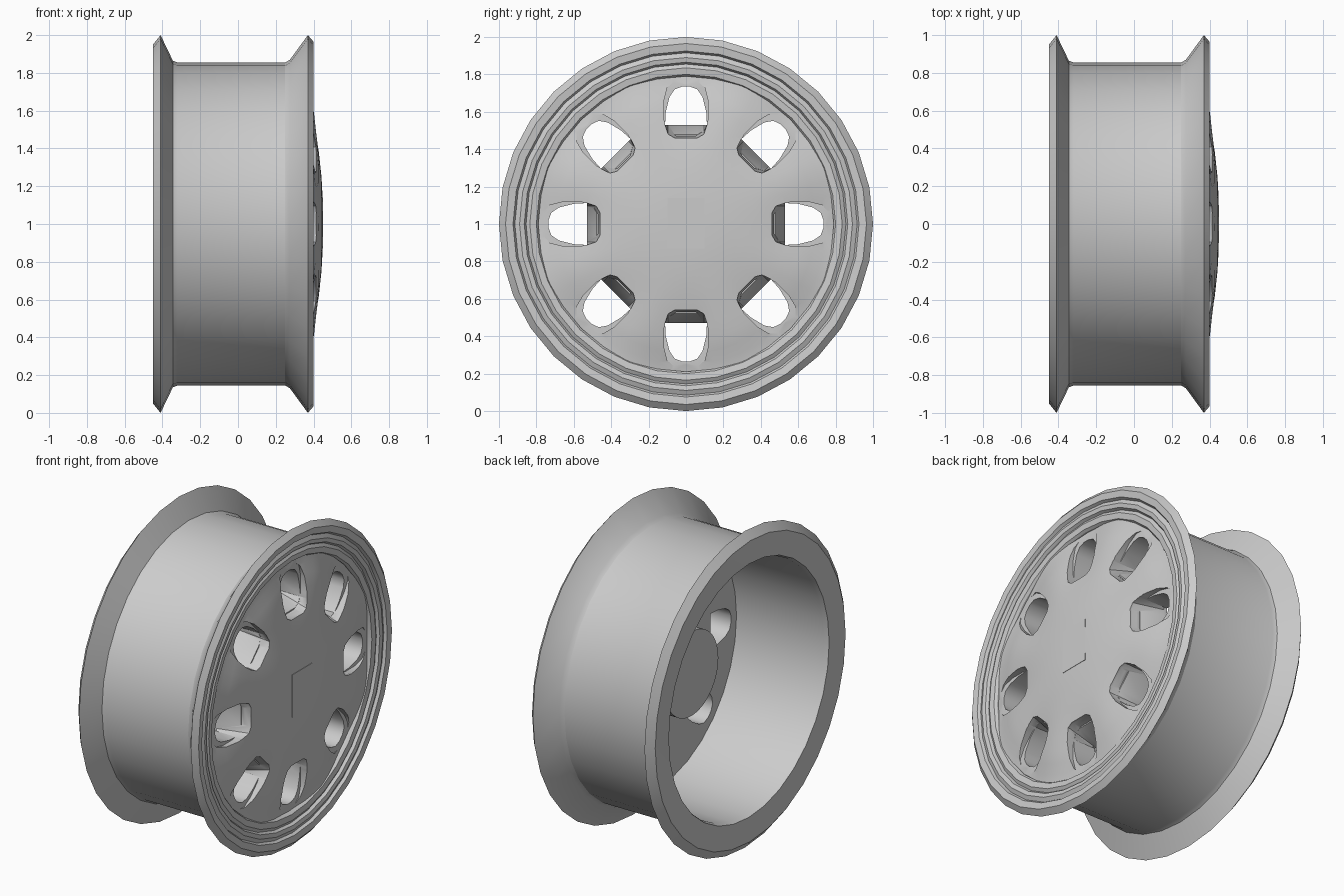
import bpy, bmesh, math
from math import sin, cos, pi

cube = bpy.data.objects.get("Cube")
if cube:
    bpy.data.objects.remove(cube, do_unlink=True)

metal = bpy.data.materials.new("light_grey_metal")
metal.use_nodes = True
metal.diffuse_color = (0.6, 0.6, 0.6, 1)
metal.node_tree.nodes["Principled BSDF"].inputs["Base Color"].default_value = (0.6, 0.6, 0.6, 1)


def add(name, bm):
    bmesh.ops.recalc_face_normals(bm, faces=bm.faces)
    mesh = bpy.data.meshes.new(name)
    bm.to_mesh(mesh)
    bm.free()
    mesh.materials.append(metal)
    ob = bpy.data.objects.new(name, mesh)
    bpy.context.collection.objects.link(ob)
    return ob


def lathe(name, profile, segs, closed=False, shape=lambda x, r, a: x):
    """Spin (x, radius) points round the wheel axis."""
    bm = bmesh.new()
    rings = []
    for x, r in profile:
        if r == 0:
            rings.append([bm.verts.new((x, 0, 1))] * segs)
        else:
            rings.append([bm.verts.new((shape(x, r, a), r * sin(a), 1 + r * cos(a)))
                          for a in (2 * pi * i / segs for i in range(segs))])
    pairs = list(zip(rings, rings[1:])) + ([(rings[-1], rings[0])] if closed else [])
    for p, q in pairs:
        for i in range(segs):
            j = (i + 1) % segs
            corners = list(dict.fromkeys([p[i], p[j], q[j], q[i]]))
            bm.faces.new(corners)
    return add(name, bm)


def window_cutter(name, sections):
    """Eight lofted plugs; each section is (x, half outline, innermost radius)."""
    bm = bmesh.new()
    for k in range(8):
        a = k * pi / 4
        loops = []
        for x, half, low in sections:
            pts = half + [(-w, r) for w, r in reversed(half)]
            loops.append([bm.verts.new((x, w * cos(a) + max(r, low) * sin(a),
                                        1 + max(r, low) * cos(a) - w * sin(a)))
                          for w, r in pts])
        for p, q in zip(loops, loops[1:]):
            for i in range(len(p)):
                j = (i + 1) % len(p)
                bm.faces.new((p[i], p[j], q[j], q[i]))
        bm.faces.new(loops[0])
        bm.faces.new(loops[-1])
    ob = add(name, bm)
    ob.hide_render = True
    return ob


def smooth(ob, degrees):
    bpy.ops.object.select_all(action='DESELECT')
    ob.select_set(True)
    bpy.context.view_layer.objects.active = ob
    bpy.ops.object.shade_smooth_by_angle(angle=math.radians(degrees))


# Rim: flanges, barrel and the shallow grooves on the front lip
rim = lathe("rim", [
    (-0.45, 0.95), (-0.41, 1.0), (-0.345, 0.865), (-0.32, 0.855), (0.25, 0.855),
    (0.275, 0.87), (0.37, 1.0), (0.40, 0.965), (0.395, 0.925), (0.378, 0.915),
    (0.39, 0.89), (0.385, 0.865), (0.368, 0.855), (0.38, 0.835), (0.375, 0.80),
    (0.36, 0.79), (-0.41, 0.79), (-0.44, 0.80), (-0.445, 0.87)], 32, closed=True)


# Wheel disc: domed face sinking between the spokes, hub boss at the back
def spoke_relief(x, r, a):
    if x < 0.3:
        return x
    return x - 0.022 * max(0, min(1, (r - 0.4) / 0.2)) * (1 + cos(8 * a)) / 2


disc = lathe("wheel_disc", [
    (0.45, 0), (0.448, 0.14), (0.442, 0.25), (0.428, 0.38), (0.42, 0.46),
    (0.412, 0.54), (0.404, 0.62), (0.392, 0.69), (0.376, 0.75), (0.37, 0.795),
    (0.2, 0.795), (0.2, 0.265), (-0.04, 0.265), (-0.04, 0)], 64, shape=spoke_relief)

# Windows: a shallow lip first, then the flared opening
lip = [(0.05, 0.47), (0.1, 0.5), (0.118, 0.56), (0.118, 0.66), (0.1, 0.73), (0.06, 0.765), (0.02, 0.776)]
hole = [(0.06, 0.46), (0.095, 0.48), (0.112, 0.53), (0.108, 0.6), (0.088, 0.68), (0.06, 0.72), (0.02, 0.735)]
cutters = [window_cutter("lip_cutter", [(0.355, lip, 0), (0.5, lip, 0)]),
           window_cutter("hole_cutter", [(0.1, hole, 0.53), (0.22, hole, 0.53),
                                         (0.4, hole, 0.46), (0.5, hole, 0.46)])]
bpy.context.view_layer.objects.active = disc
for cutter in cutters:
    mod = disc.modifiers.new("cut", 'BOOLEAN')
    mod.operation = 'DIFFERENCE'
    mod.solver = 'EXACT'
    mod.object = cutter
    bpy.ops.object.modifier_apply(modifier=mod.name)
    bpy.data.objects.remove(cutter, do_unlink=True)

# Plain flush plate at the hub centre
bm = bmesh.new()
bmesh.ops.create_cube(bm, size=1)
for v in bm.verts:
    v.co = (0.447 + v.co.x * 0.006, v.co.y * 0.2, 1.005 + v.co.z * 0.27)
add("hub_plate", bm)

smooth(rim, 30)
smooth(disc, 35)
